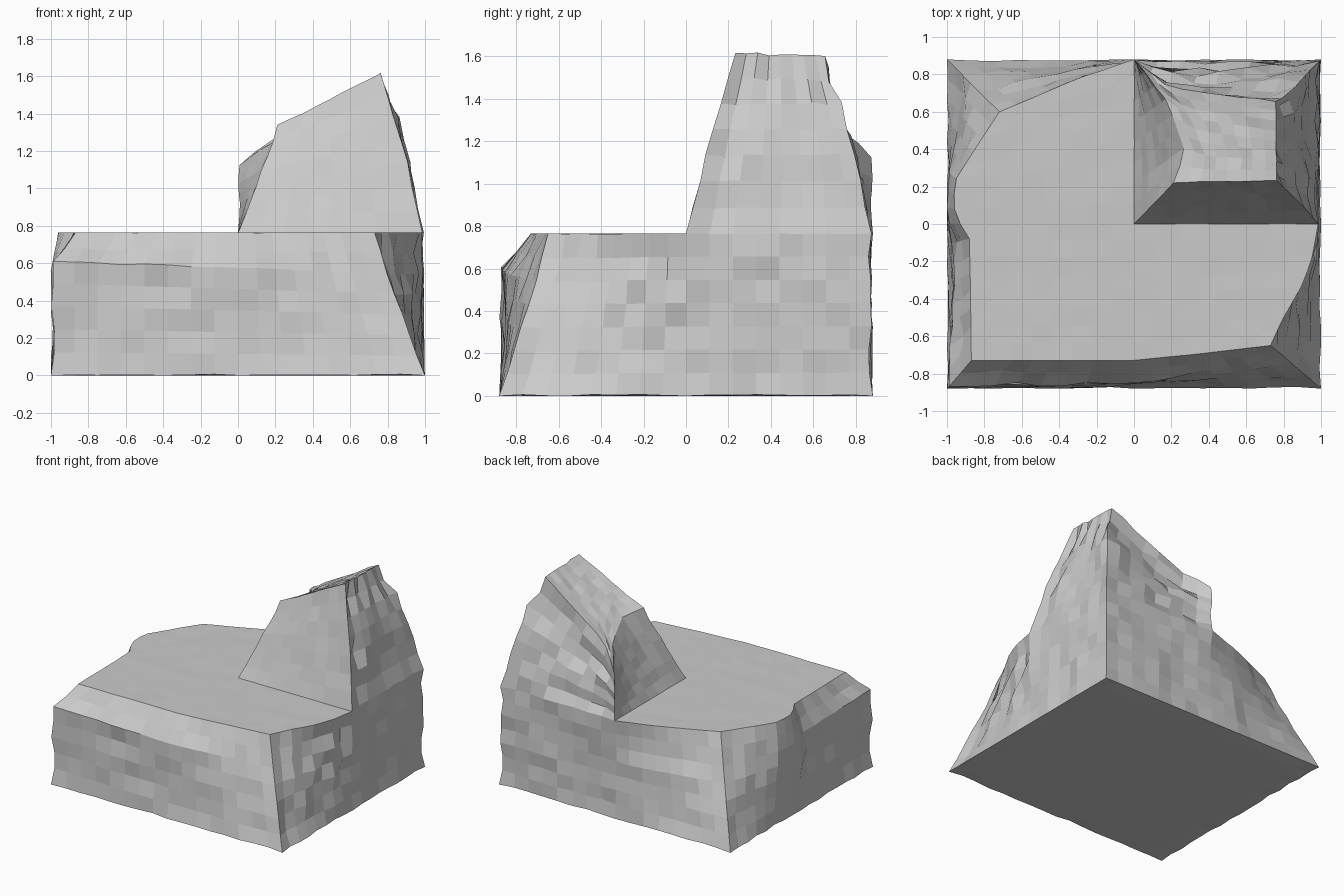
import bpy, bmesh, random
from mathutils import Vector

if "Cube" in bpy.data.objects:
    bpy.data.objects.remove(bpy.data.objects["Cube"])

random.seed(4)
H = 0.765          # ledge height
N, ROWS = 8, 7     # cells along a half side / up a wall
bm = bmesh.new()
verts, amps = {}, {}


def at(pts, t):
    """Point at fraction t of a polyline's length."""
    lens = [(b - a).length for a, b in zip(pts, pts[1:])]
    d = t * sum(lens)
    for a, b, l in zip(pts, pts[1:], lens):
        if d <= l + 1e-9:
            return a.lerp(b, min(1, d / l))
        d -= l
    return pts[-1].copy()


def vert(p, amp):
    key = tuple(round(c, 4) for c in p)
    if key not in verts:
        verts[key] = bm.verts.new(p)
    v = verts[key]
    amps[v] = min(amp, amps.get(v, 9))
    return v


def patch(bottom, top, left, right, amp, nu=N, nv=ROWS):
    """Grid of quads blended between four border polylines."""
    b, t, l, r = [[Vector(p) for p in e] for e in (bottom, top, left, right)]
    grid = []
    for j in range(nv + 1):
        v = j / nv
        row = []
        for i in range(nu + 1):
            u = i / nu
            p = (at(b, u) * (1 - v) + at(t, u) * v + at(l, v) * (1 - u) + at(r, v) * u
                 - b[0] * (1 - u) * (1 - v) - b[-1] * u * (1 - v)
                 - t[0] * (1 - u) * v - t[-1] * u * v)
            row.append(vert(p, amp))
        grid.append(row)
    for j in range(nv):
        for i in range(nu):
            q = [grid[j][i], grid[j][i + 1], grid[j + 1][i + 1], grid[j + 1][i]]
            if len(set(q)) == 4 and not bm.faces.get(q):
                bm.faces.new(q)


def flat(*pts):
    return [(x, y, H) for x, y in pts]


# Ledge outline, one polyline per half side
f_l = flat((-.87, -.73), (0, -.73))
f_r = flat((0, -.73), (.3, -.70), (.73, -.65))
r_f = flat((.73, -.65), (.80, -.5), (.89, -.35), (.95, -.2), (.985, 0))
r_b = flat((.985, 0), (1, .88))
b_r = flat((1, .88), (0, .88))
b_l = flat((0, .88), (-.3, .78), (-.72, .6))
l_b = flat((-.72, .6), (-.95, .25), (-.97, .1), (-.93, 0))
l_f = flat((-.93, 0), (-.88, -.08), (-.87, -.73))
tops = [f_l, f_r, r_f, r_b, b_r, b_l, l_b, l_f]

# Footprint corners and the wall profile above each (extra bend points)
foot = [(-1, -.88), (0, -.88), (1, -.88), (1, 0), (1, .88), (0, .88), (-1, .88), (-1, 0)]
bend = {0: (-1, -.88, .61), 1: (0, -.86, .6), 7: (-1, 0, .6)}


def column(k):
    k %= 8
    mid = [bend[k]] if k in bend else []
    return [(*foot[k], 0)] + mid + [tops[k][0]]


# Outer walls
wall_amp = [.03, .02, .04, .03, .03, .025, .025, .03]
for k in range(8):
    patch([(*foot[k], 0), (*foot[(k + 1) % 8], 0)], tops[k], column(k), column(k + 1), wall_amp[k])

# Underside and flat ledge, one patch per quarter
O = (0, 0, H)
for sx in (-1, 1):
    for sy in (-1, 1):
        c, ex, ey, o = (sx, sy * .88, 0), (0, sy * .88, 0), (sx, 0, 0), (0, 0, 0)
        patch([c, ex], [ey, o], [c, ey], [ex, o], .012, N, N)
patch(f_l, [l_f[0], O], l_f[::-1], [f_l[-1], O], .003, N, N)
patch(f_r, [O, r_f[-1]], [f_r[0], O], r_f, .003, N, N)
patch([l_b[-1], O], b_l[::-1], l_b[::-1], [O, b_l[0]], .003, N, N)

# Crag on the back right quarter
A, B, C, D = (.21, .22, 1.34), (.765, .23, 1.62), (.76, .66, 1.61), (0, .88, 1.13)
P, Q, R = (.985, 0, H), (1, .88, H), (0, .88, H)
edge_pq = [Q, (.95, .83, 1.08), (.86, .73, 1.4), C]
cap_back = [D, (.19, .73, 1.27), C]
cap_left = [A, (.26, .4, 1.33), (.17, .65, 1.25), D]
edge_pb = [P, (.92, .08, 1.1), B]
patch([O, P], [A, B], [O, A], edge_pb, .012)
patch([P, Q], [B, C], edge_pb, edge_pq, .05)
patch(b_r, cap_back[::-1], edge_pq, [R, D], .05)
patch([R, O], cap_left[::-1], [R, D], [O, A], .015)
patch([A, B], cap_back, cap_left, [B, C], .02, N, N)

# Weather the surface: push points inward by a random amount
bmesh.ops.remove_doubles(bm, verts=bm.verts, dist=.0005)
bmesh.ops.recalc_face_normals(bm, faces=bm.faces)
bm.normal_update()
moves = []
corners = [Vector((*f, 0)) for f in foot]
for v in bm.verts:
    if any((v.co - c).length < .001 for c in corners):
        continue
    n = v.normal.copy()
    if v.co.z < .001 and n.z > -.99:
        n.z = -.6
    moves.append((v, n * -random.random() * amps.get(v, .01)))
for v, d in moves:
    v.co += d
    if v.normal.z < -.9:
        v.co.z = 0

mesh = bpy.data.meshes.new("rock_ledge")
bm.to_mesh(mesh)
bm.free()
rock = bpy.data.objects.new("rock_ledge", mesh)
bpy.context.collection.objects.link(rock)
